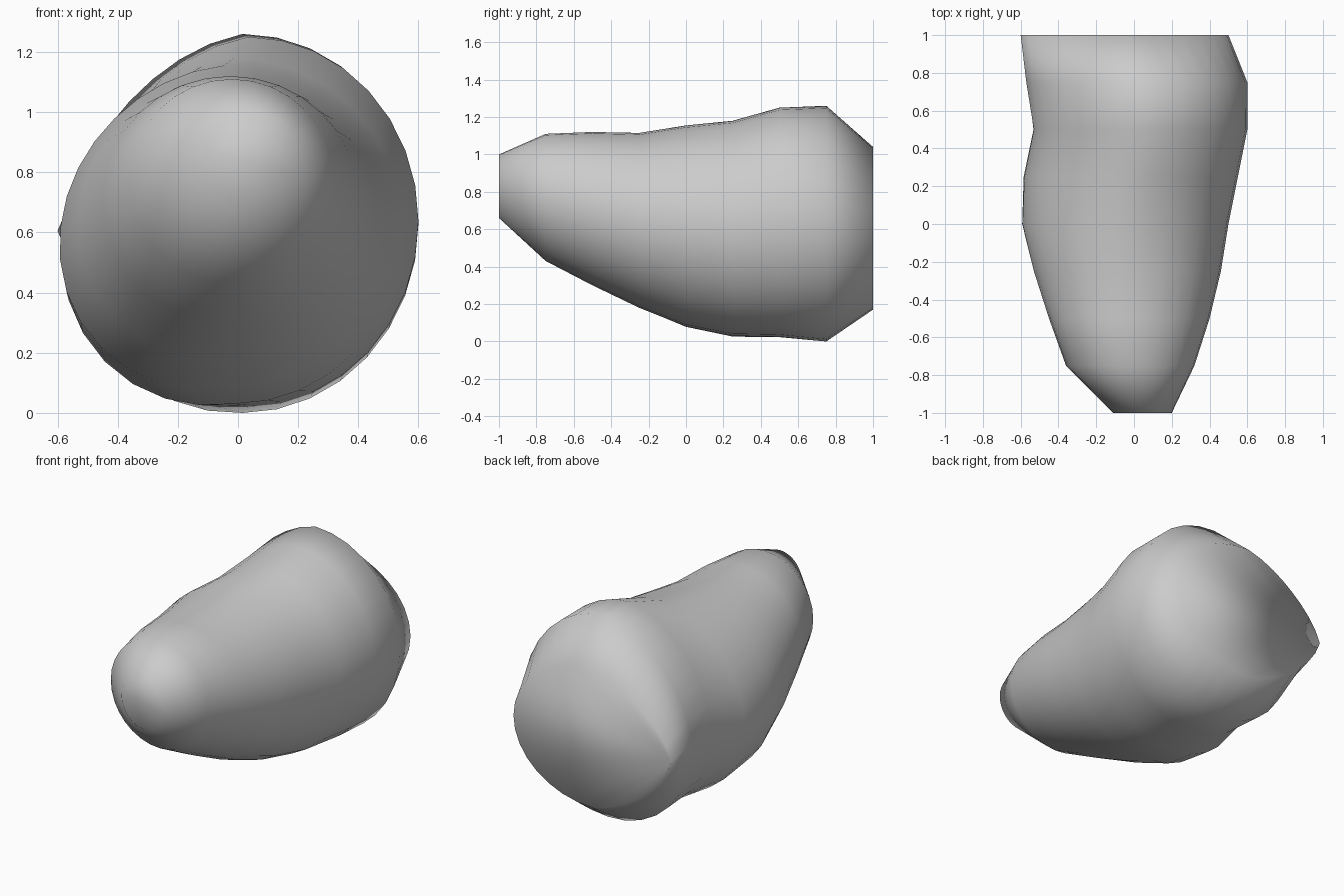
import bpy, bmesh
from math import sin, cos, pi

if "Cube" in bpy.data.objects:
    bpy.data.objects.remove(bpy.data.objects["Cube"])

# Cross-sections along the body:
# y, x min, x max, z bottom, z top, upper-left scale, lower-left scale
SECTIONS = [
    (-1.00, -0.11, 0.20, 0.66, 1.00, 1.00, 0.98),
    (-0.75, -0.36, 0.32, 0.43, 1.11, 1.00, 1.00),
    (-0.50, -0.45, 0.40, 0.30, 1.12, 1.00, 1.02),
    (-0.25, -0.53, 0.46, 0.18, 1.115, 0.98, 1.04),
    (0.00, -0.59, 0.50, 0.08, 1.155, 0.95, 1.06),
    (0.25, -0.58, 0.55, 0.03, 1.18, 0.92, 1.07),
    (0.50, -0.53, 0.60, 0.025, 1.25, 0.92, 1.06),
    (0.75, -0.57, 0.60, 0.00, 1.26, 0.91, 1.02),
    (1.00, -0.60, 0.50, 0.17, 1.04, 0.87, 0.88),
]
SIDES = 32


def section_ring(bm, y, x0, x1, z0, z1, upper_left, lower_left):
    cx, cz = (x0 + x1) / 2, (z0 + z1) / 2
    rx, rz = (x1 - x0) / 2, (z1 - z0) / 2
    ring = []
    for i in range(SIDES):
        t = 2 * pi * i / SIDES
        k = 1.0
        if cos(t) < 0:
            side = upper_left if sin(t) > 0 else lower_left
            k = 1 + (side - 1) * abs(sin(2 * t))
        ring.append(bm.verts.new((cx + rx * k * cos(t), y, cz + rz * k * sin(t))))
    return ring


# Lofted boulder body
bm = bmesh.new()
rings = [section_ring(bm, *s) for s in SECTIONS]
for a, b in zip(rings, rings[1:]):
    for i in range(SIDES):
        j = (i + 1) % SIDES
        bm.faces.new((a[i], a[j], b[j], b[i]))

# Flat end caps, the back one fanned from its left corner
bm.faces.new(rings[0])
back = rings[-1]
h = SIDES // 2
for i in range(1, SIDES - 1):
    bm.faces.new((back[h], back[(h + i) % SIDES], back[(h + i + 1) % SIDES]))
bmesh.ops.recalc_face_normals(bm, faces=bm.faces)
for f in bm.faces:
    f.smooth = True

mesh = bpy.data.meshes.new("boulder")
bm.to_mesh(mesh)
bm.free()
bpy.context.collection.objects.link(bpy.data.objects.new("boulder", mesh))
